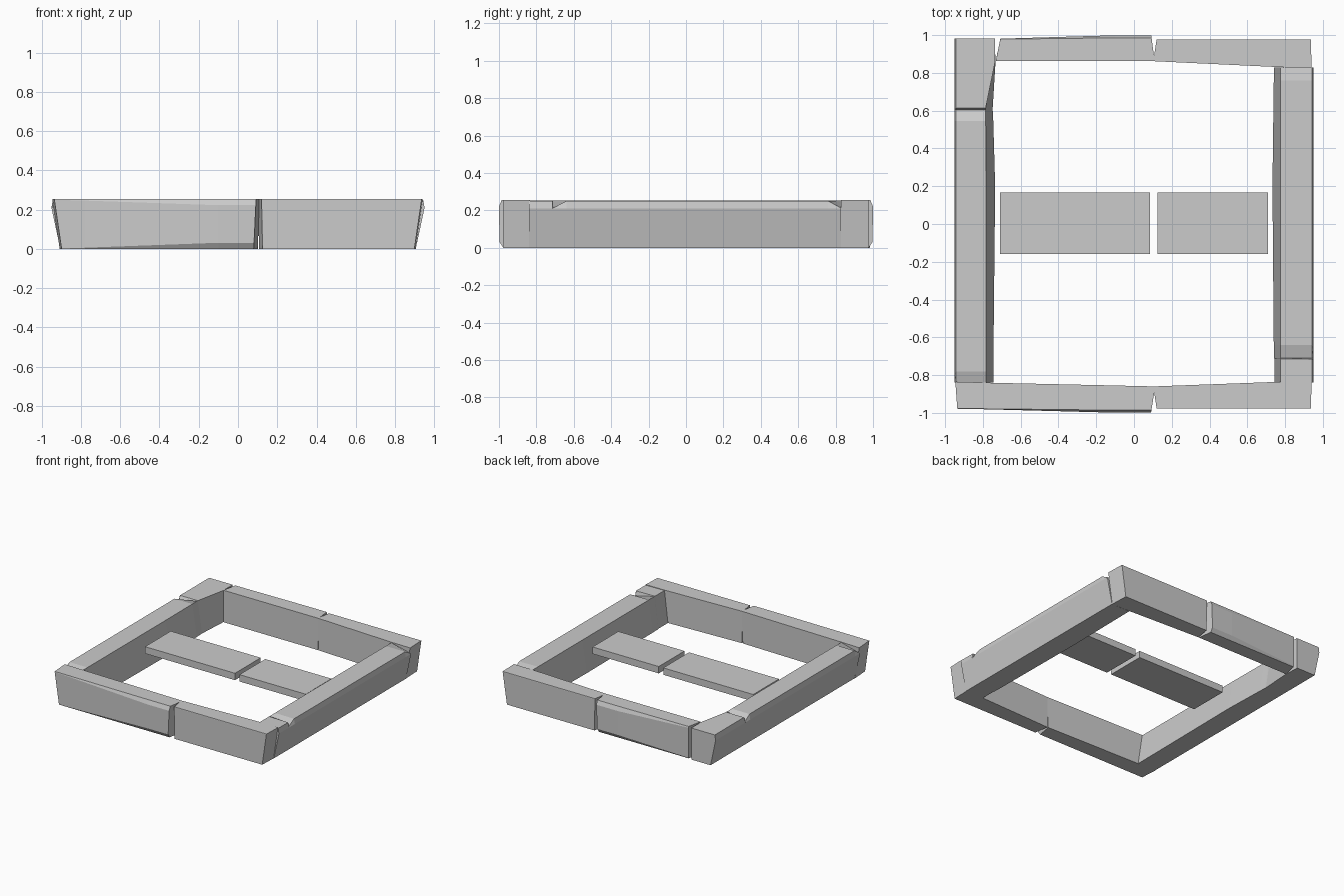
import bpy, bmesh

if "Cube" in bpy.data.objects:
    bpy.data.objects.remove(bpy.data.objects["Cube"])


def loft(name, sections, along_y):
    """Skin a beam through sections (t, shear, inner_shift, points).
    Points are (across, z), outer bottom first; the last two are the inner edge."""
    bm = bmesh.new()
    rings = []
    for t, shear, inner, pts in sections:
        ring = []
        for i, (u, z) in enumerate(pts):
            a = t + shear * z / 0.25 + (inner if i >= len(pts) - 2 else 0)
            ring.append(bm.verts.new((u, a, z) if along_y else (a, u, z)))
        rings.append(ring)
    n = len(rings[0])
    for r, s in zip(rings, rings[1:]):
        for i in range(n):
            j = (i + 1) % n
            bm.faces.new((r[i], r[j], s[j], s[i]))
    bm.faces.new(rings[0])
    bm.faces.new(rings[-1])
    bmesh.ops.recalc_face_normals(bm, faces=bm.faces)
    mesh = bpy.data.meshes.new(name)
    bm.to_mesh(mesh)
    bm.free()
    bpy.context.collection.objects.link(bpy.data.objects.new(name, mesh))


def side(s, y, top_out, top_in, bottom_in):
    """Side beam section: wall leans out, rim chamfered, inner wall sloped."""
    return (y, 0, 0, [(s * .905, 0), (s * .95, .21), (s * .943, top_out),
                      (s * top_in, .252), (s * bottom_in, 0)])


def end(s, x, shear, inner, bulge, y_in):
    """Front or back beam section: bulge pushes the worn face outward."""
    return (x, shear, inner, [(s * .977, 0), (s * (.977 + bulge), .002 + bulge * 1.4),
                              (s * (.978 + bulge), .25 - bulge * 1.3),
                              (s * (.977 + bulge * .4), .255),
                              (s * y_in, .255), (s * y_in, 0)])


# Side beams with chipped outer rims
loft("left_beam", [
    side(-1, -.84, .213, .783, .745), side(-1, -.78, .252, .783, .745),
    side(-1, .2, .252, .783, .735), side(-1, .545, .252, .785, .745),
    side(-1, .603, .213, .785, .748), side(-1, .615, .252, .785, .748),
    side(-1, .86, .252, .735, .733), side(-1, .983, .252, .735, .738)], True)
loft("right_beam", [
    side(1, -.84, .25, .775, .745), side(1, -.715, .25, .775, .745),
    side(1, -.71, .213, .775, .742), side(1, -.64, .25, .775, .74),
    side(1, .2, .25, .775, .733), side(1, .76, .25, .775, .74),
    side(1, .828, .213, .775, .74)], True)

# Front beams, meeting in a V-shaped crack
loft("front_left_beam", [
    end(-1, -.898, -.037, -.01, 0, .835), end(-1, -.78, 0, 0, .003, .84),
    end(-1, -.1, 0, 0, .021, .855), end(-1, .08, .012, .02, .021, .86)], False)
loft("front_right_beam", [
    end(-1, .125, -.005, -.018, 0, .86), end(-1, .78, 0, 0, 0, .835),
    end(-1, .898, .037, .005, 0, .835)], False)

# Back beams
loft("back_left_beam", [
    end(1, -.708, 0, -.024, .003, .862), end(1, -.1, 0, 0, .021, .862),
    end(1, .085, .008, .016, .021, .862)], False)
loft("back_right_beam", [
    end(1, .125, -.005, -.018, 0, .862), end(1, .78, 0, 0, 0, .83),
    end(1, .898, .037, .005, 0, .828)], False)

# Two flat planks in the middle
for name, x0, x1 in (("left_plank", -.71, .085), ("right_plank", .125, .71)):
    bpy.ops.mesh.primitive_cube_add(size=1, location=((x0 + x1) / 2, .003, .173))
    plank = bpy.context.object
    plank.name = name
    plank.scale = (x1 - x0, .325, .055)
